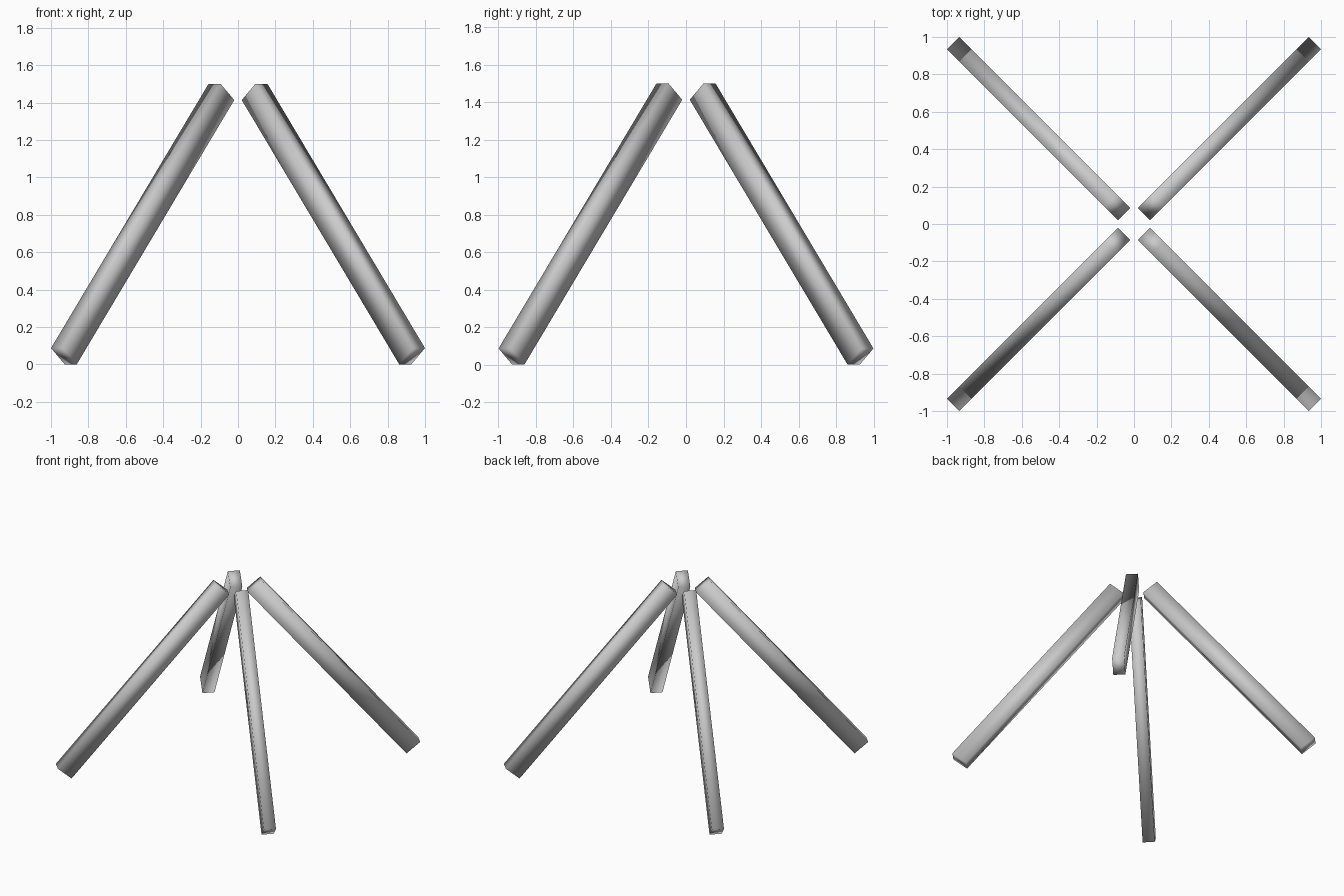
import bpy
import math
from mathutils import Matrix, Vector

if "Cube" in bpy.data.objects:
    bpy.data.objects.remove(bpy.data.objects["Cube"])

WIDTH, DEPTH = 0.091, 0.135
FOOT = Vector((1.3165, 0, 0.0435))   # centre of the lower end, along the radius
HEAD = Vector((0.1255, 0, 1.4565))   # centre of the upper end


def beam(name, angle):
    """Square-cut, smooth-shaded timber leaning in towards the centre."""
    axis = HEAD - FOOT
    tilt = math.atan2(axis.x, axis.z)
    bpy.ops.mesh.primitive_cube_add(size=1)
    ob = bpy.context.object
    ob.name = name
    ob.data.transform(
        Matrix.Rotation(angle, 4, 'Z')
        @ Matrix.Translation((FOOT + HEAD) / 2)
        @ Matrix.Rotation(tilt, 4, 'Y')
        @ Matrix.Diagonal((DEPTH, WIDTH, axis.length, 1)))
    bpy.ops.object.shade_smooth()
    return ob


# Four leaning beams on the diagonals
for i, name in enumerate(("back_right_beam", "back_left_beam",
                          "front_left_beam", "front_right_beam")):
    beam(name, math.radians(45 + 90 * i))
